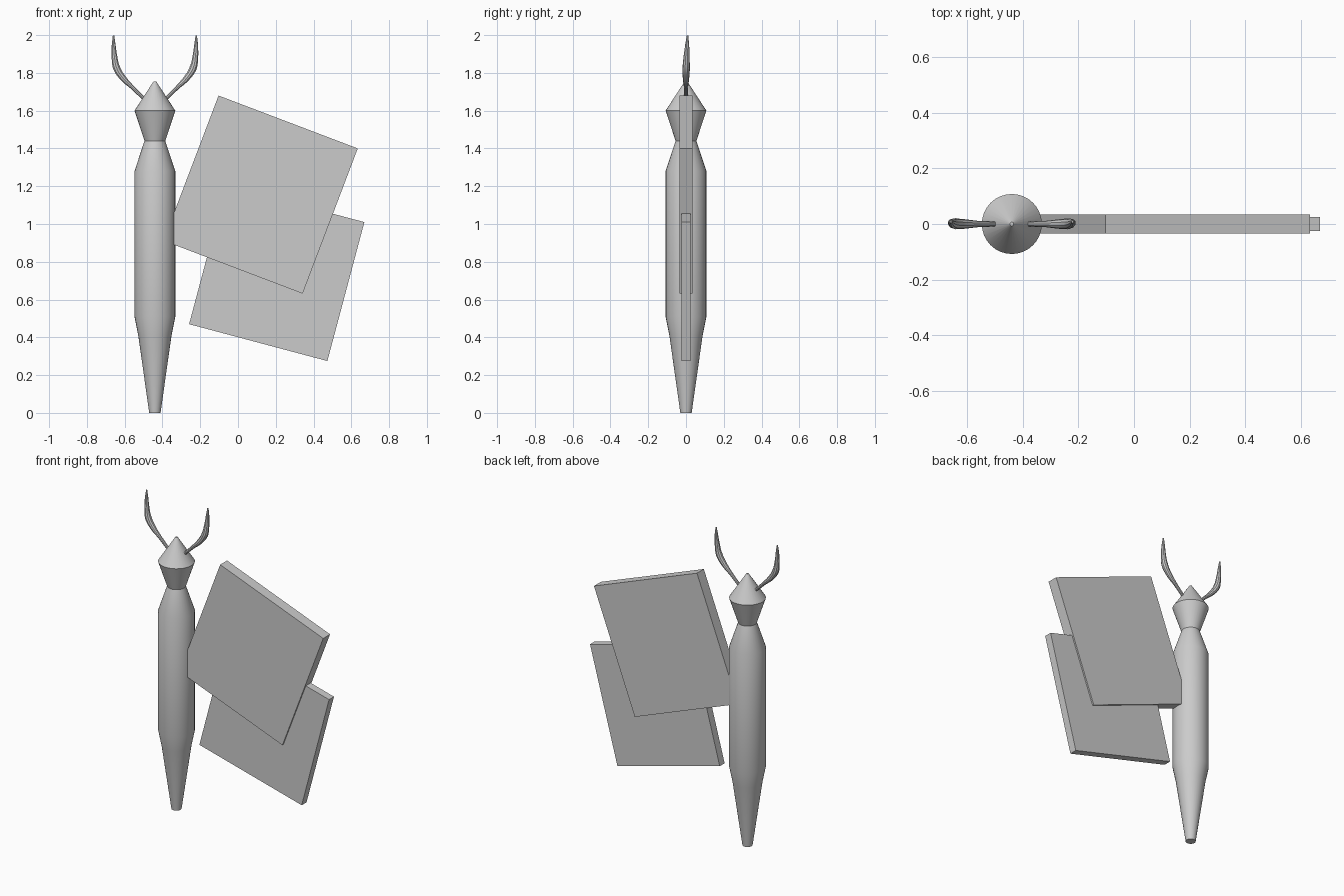
import bpy
import bmesh
import math
from mathutils import Vector

cube = bpy.data.objects.get("Cube")
if cube:
    bpy.data.objects.remove(cube, do_unlink=True)

AXIS_X = -0.44  # centre line of the body

grey = bpy.data.materials.new("plain grey")
grey.use_nodes = True
grey.diffuse_color = (0.6, 0.6, 0.6, 1)
grey.node_tree.nodes["Principled BSDF"].inputs["Base Color"].default_value = (0.6, 0.6, 0.6, 1)


def add_object(name, data):
    obj = bpy.data.objects.new(name, data)
    bpy.context.collection.objects.link(obj)
    data.materials.append(grey)
    return obj


def select_only(obj):
    bpy.ops.object.select_all(action="DESELECT")
    obj.select_set(True)
    bpy.context.view_layer.objects.active = obj


def smooth(obj):
    select_only(obj)
    bpy.ops.object.shade_smooth_by_angle(angle=math.radians(30))


def lathe(name, profile, sides=32):
    """Closed round solid from (radius, height) pairs."""
    bm = bmesh.new()
    rings = []
    for radius, z in profile:
        angles = [math.tau * i / sides for i in range(sides)]
        rings.append([bm.verts.new((radius * math.cos(a), radius * math.sin(a), z)) for a in angles])
    for low, high in zip(rings, rings[1:]):
        for i in range(sides):
            j = (i + 1) % sides
            bm.faces.new((low[i], low[j], high[j], high[i]))
    bm.faces.new(rings[0][::-1])
    bm.faces.new(rings[-1])
    mesh = bpy.data.meshes.new(name)
    bm.to_mesh(mesh)
    bm.free()
    obj = add_object(name, mesh)
    obj.location.x = AXIS_X
    smooth(obj)


def wing(name, top_left, top_right, height, thickness):
    """Flat slab hung below the line between its two top corners."""
    a, b = Vector((top_left[0], 0, top_left[1])), Vector((top_right[0], 0, top_right[1]))
    along = (b - a).normalized()
    down = Vector((along.z, 0, -along.x))
    mesh = bpy.data.meshes.new(name)
    bm = bmesh.new()
    bmesh.ops.create_cube(bm, size=1)
    bmesh.ops.scale(bm, vec=((b - a).length, thickness, height), verts=bm.verts)
    bm.to_mesh(mesh)
    bm.free()
    obj = add_object(name, mesh)
    obj.location = (a + b) / 2 + down * height / 2
    obj.rotation_euler.y = math.atan2(-along.z, along.x)


def antenna(name, side):
    """Tapered, curved horn; side is +1 for left and -1 for right."""
    path = [  # outward, y, z, radius
        (0.050, 0, 1.655, 0.009), (0.118, 0, 1.722, 0.011),
        (0.168, 0, 1.772, 0.017), (0.202, 0.001, 1.825, 0.020),
        (0.214, 0.003, 1.885, 0.016), (0.218, 0.006, 1.945, 0.011),
        (0.219, 0.008, 1.998, 0.004),
    ]
    curve = bpy.data.curves.new(name, "CURVE")
    curve.dimensions = "3D"
    curve.bevel_depth = 1
    curve.bevel_resolution = 3
    curve.resolution_u = 5
    curve.use_fill_caps = True
    spline = curve.splines.new("BEZIER")
    spline.bezier_points.add(len(path) - 1)
    for point, (out, y, z, radius) in zip(spline.bezier_points, path):
        point.co = (AXIS_X + side * out, y, z)
        point.radius = radius
        point.handle_left_type = point.handle_right_type = "AUTO"
    obj = add_object(name, curve)
    select_only(obj)
    bpy.ops.object.convert(target="MESH")
    smooth(bpy.context.view_layer.objects.active)


# Body and head
lathe("body", [(0.03, 0), (0.088, 0.41), (0.108, 0.51), (0.108, 1.28), (0.055, 1.44)])
lathe("head", [(0.055, 1.44), (0.108, 1.6), (0.007, 1.755)])

# Wings, on the left side only
wing("upper_wing", (-0.103, 1.68), (0.634, 1.40), 0.822, 0.07)
wing("lower_wing", (-0.063, 1.205), (0.669, 1.01), 0.761, 0.05)

# Antennae
for label, side in (("left", 1), ("right", -1)):
    antenna(label + "_antenna", side)
